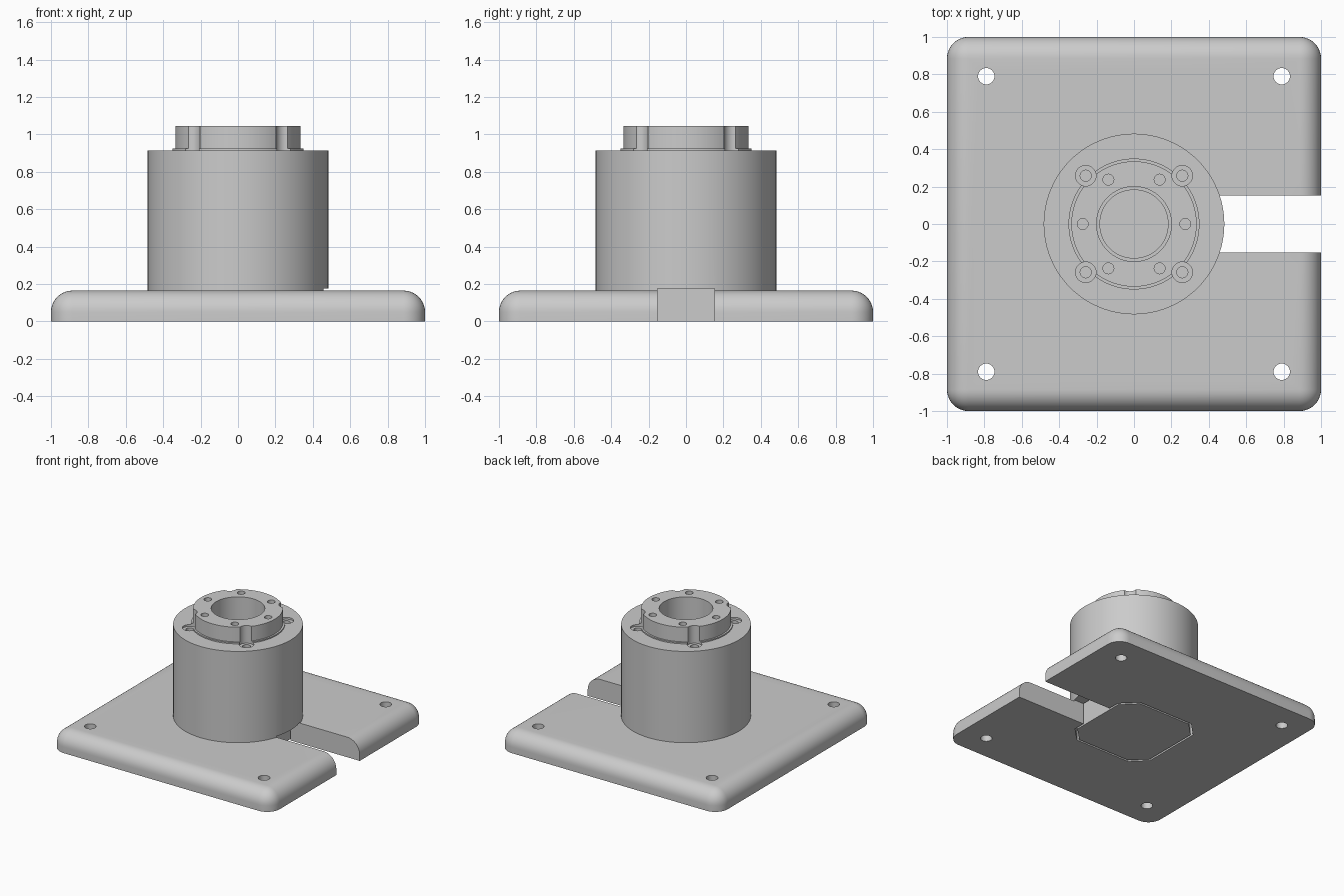
import bpy
import bmesh
from math import cos, sin, pi, radians

if "Cube" in bpy.data.objects:
    bpy.data.objects.remove(bpy.data.objects["Cube"], do_unlink=True)

grey = bpy.data.materials.new("plain grey")
grey.use_nodes = True
GREY = (0.6, 0.6, 0.6, 1)
grey.diffuse_color = GREY
grey.node_tree.nodes["Principled BSDF"].inputs["Base Color"].default_value = GREY


def make_object(name, bm):
    bmesh.ops.recalc_face_normals(bm, faces=bm.faces)
    mesh = bpy.data.meshes.new(name)
    bm.to_mesh(mesh)
    bm.free()
    mesh.materials.append(grey)
    obj = bpy.data.objects.new(name, mesh)
    bpy.context.collection.objects.link(obj)
    return obj


def prism(name, outline, z0, z1):
    bm = bmesh.new()
    face = bm.faces.new([bm.verts.new((x, y, z0)) for x, y in outline])
    top = bmesh.ops.extrude_face_region(bm, geom=[face])["geom"]
    verts = [v for v in top if isinstance(v, bmesh.types.BMVert)]
    bmesh.ops.translate(bm, verts=verts, vec=(0, 0, z1 - z0))
    return make_object(name, bm)


def circle(r, n, x=0, y=0):
    return [(x + r * cos(2 * pi * i / n), y + r * sin(2 * pi * i / n)) for i in range(n)]


def chamfered_square(h, c):
    k = h - c
    return [(h, -k), (h, k), (k, h), (-k, h), (-h, k), (-h, -k), (-k, -h), (k, -h)]


def lathe(name, profile, n):
    """Revolve (radius, height) points and cap both ends."""
    bm = bmesh.new()
    rings = [[bm.verts.new((x, y, z)) for x, y in circle(r, n)] for r, z in profile]
    for a, b in zip(rings, rings[1:]):
        for i in range(n):
            j = (i + 1) % n
            bm.faces.new((a[i], a[j], b[j], b[i]))
    bm.faces.new(rings[0])
    bm.faces.new(rings[-1])
    return make_object(name, bm)


def combine(target, other, operation):
    mod = target.modifiers.new("combine", "BOOLEAN")
    mod.operation = operation
    mod.solver = "EXACT"
    mod.object = other
    graph = bpy.context.evaluated_depsgraph_get()
    result = bpy.data.meshes.new_from_object(target.evaluated_get(graph))
    target.modifiers.clear()
    target.data = result
    bpy.data.objects.remove(other, do_unlink=True)


# Base plate with rounded top edges and corners
bm = bmesh.new()
bmesh.ops.create_cube(bm, size=1)
for v in bm.verts:
    v.co = (v.co.x * 2, v.co.y * 2, 0.165 if v.co.z > 0 else 0)
edges = [e for e in bm.edges if any(v.co.z > 0.1 for v in e.verts)]
bmesh.ops.bevel(bm, geom=edges, offset=0.115, segments=10, profile=0.5, affect="EDGES")
housing = make_object("housing", bm)

# Round tower with a thin lip and a raised collar
tower = lathe("tower", [(0.483, 0.08), (0.483, 0.915), (0.35, 0.915), (0.35, 0.925),
                        (0.335, 0.925), (0.335, 1.045)], 96)
combine(housing, tower, "UNION")

# Motor pocket, cable slot and centre bore
slot = [(0.2, -0.152), (1.2, -0.152), (1.2, 0.152), (0.2, 0.152)]
cutters = [prism("pocket_cutter", chamfered_square(0.37, 0.12), -0.1, 0.67),
           prism("slot_cutter", slot, -0.1, 0.175),
           prism("bore_cutter", circle(0.2, 64), 0.6, 1.2)]

# Plate holes, and counterbored bolt holes around the collar
for sx in (-1, 1):
    for sy in (-1, 1):
        cutters += [
            prism("plate_hole_cutter", circle(0.044, 24, sx * 0.79, sy * 0.79), -0.1, 0.3),
            prism("counterbore_cutter", circle(0.055, 32, sx * 0.258, sy * 0.258), 0.9, 1.2),
            prism("bolt_hole_cutter", circle(0.03, 24, sx * 0.258, sy * 0.258), 0.6, 1.0)]

# Ring of six blind screw holes in the collar
for i in range(6):
    a = i * pi / 3
    cutters.append(prism("screw_hole_cutter",
                         circle(0.029, 24, 0.274 * cos(a), 0.274 * sin(a)), 0.92, 1.2))

for cutter in cutters:
    combine(housing, cutter, "DIFFERENCE")

# Motor body seated in the pocket, with its round pilot boss
motor = prism("motor_body", chamfered_square(0.355, 0.115), 0, 0.665)
pilot = lathe("motor_pilot", [(0.185, 0.6), (0.185, 0.7)], 64)
combine(motor, pilot, "UNION")

for obj in (housing, motor):
    bpy.ops.object.select_all(action="DESELECT")
    obj.select_set(True)
    bpy.context.view_layer.objects.active = obj
    bpy.ops.object.shade_smooth_by_angle(angle=radians(30))
